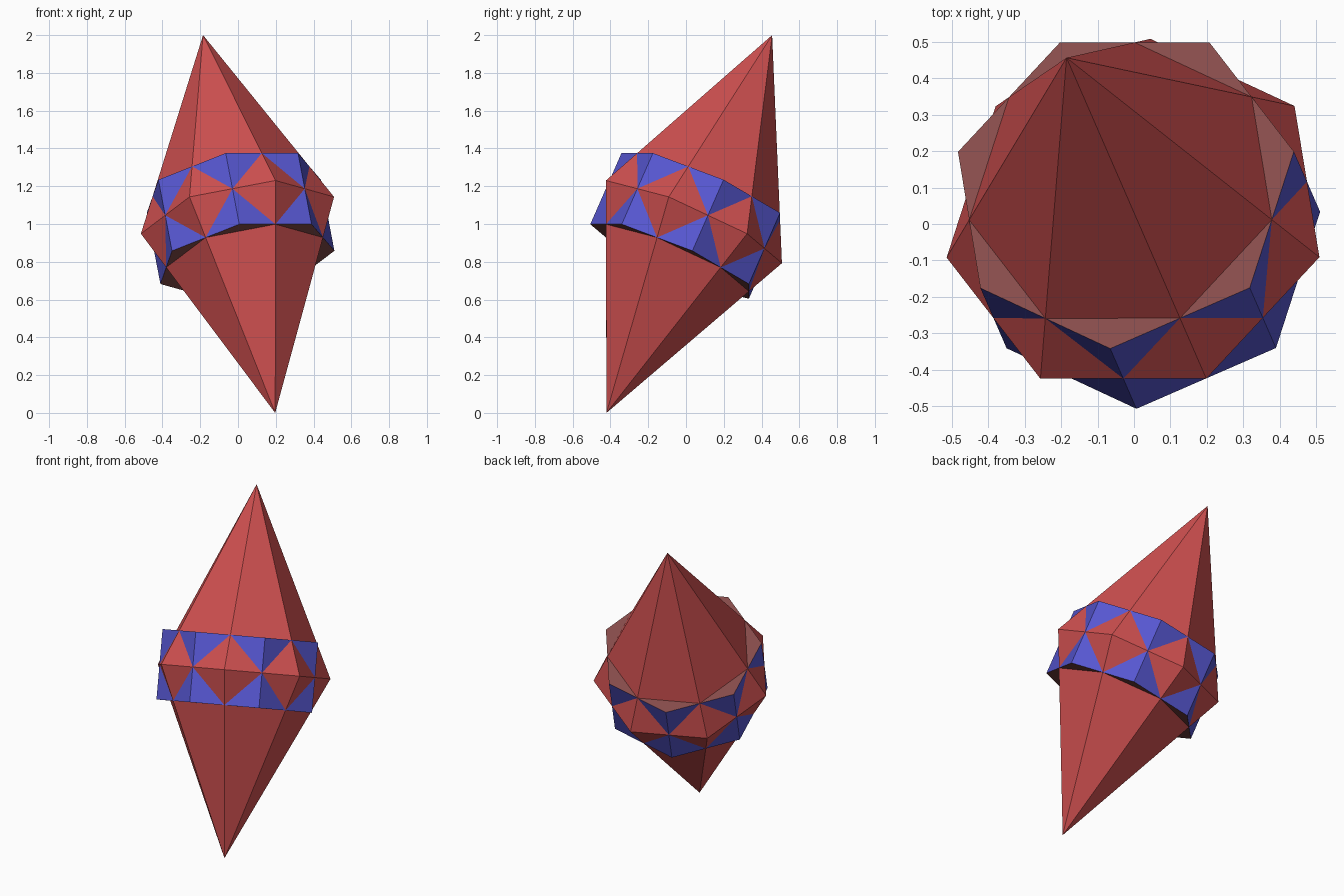
import bpy, bmesh, math
from mathutils import Matrix, Vector

cube = bpy.data.objects.get("Cube")
if cube:
    bpy.data.objects.remove(cube, do_unlink=True)

# Proportions: a seven-sided square prism and its dual bipyramid, crossing edge to edge
N = 7
STEP = 2 * math.pi / N
CENTRE = Vector((0.006, 0.0175, 1.0))
HALF_AXIS = Vector((-0.191, 0.4385, 1.0))    # centre to upper apex
APEX = HALF_AXIS.length
c, s = math.cos(math.pi / N), math.sin(math.pi / N)
PRISM_R = APEX * (1 / c - c) * c / s         # prism corner radius
PRISM_H = PRISM_R * s                        # half height, so the sides are square
EQUATOR_R = PRISM_R / c                      # bipyramid equator radius

# Tilted frame: d along the axis, u towards the raised front corner
d = HALF_AXIS.normalized()
u = (Vector((0, 0, 1)) - d * d.z).normalized()
v = d.cross(u)
FRAME = Matrix.Translation(CENTRE) @ Matrix((u, v, d)).transposed().to_4x4()


def material(name, rgb):
    m = bpy.data.materials.new(name)
    m.use_nodes = True
    m.diffuse_color = (*rgb, 1)
    bsdf = next(n for n in m.node_tree.nodes if n.type == "BSDF_PRINCIPLED")
    bsdf.inputs["Base Color"].default_value = (*rgb, 1)
    return m


def ring(bm, radius, z, offset):
    return [bm.verts.new((radius * math.cos((k + offset) * STEP),
                          radius * math.sin((k + offset) * STEP), z))
            for k in range(N)]


def finish(bm, name, mats):
    bmesh.ops.recalc_face_normals(bm, faces=bm.faces)
    bm.transform(FRAME)
    mesh = bpy.data.meshes.new(name)
    bm.to_mesh(mesh)
    bm.free()
    for m in mats:
        mesh.materials.append(m)
    bpy.context.scene.collection.objects.link(bpy.data.objects.new(name, mesh))


red = material("red", (0.62, 0.08, 0.08))
blue = material("blue", (0.095, 0.095, 0.64))
brown = material("dull brown", (0.24, 0.072, 0.068))

# Long bipyramid
bm = bmesh.new()
equator = ring(bm, EQUATOR_R, 0, 0)
for z in (APEX, -APEX):
    tip = bm.verts.new((0, 0, z))
    for k in range(N):
        bm.faces.new((equator[k], equator[(k + 1) % N], tip))
finish(bm, "bipyramid", [red])

# Prism band with brown end caps
bm = bmesh.new()
low = ring(bm, PRISM_R, -PRISM_H, 0.5)
high = ring(bm, PRISM_R, PRISM_H, 0.5)
for k in range(N):
    j = (k + 1) % N
    bm.faces.new((low[k], low[j], high[j], high[k]))
for cap in (low, high):
    bm.faces.new(cap).material_index = 1
finish(bm, "prism_band", [blue, brown])
